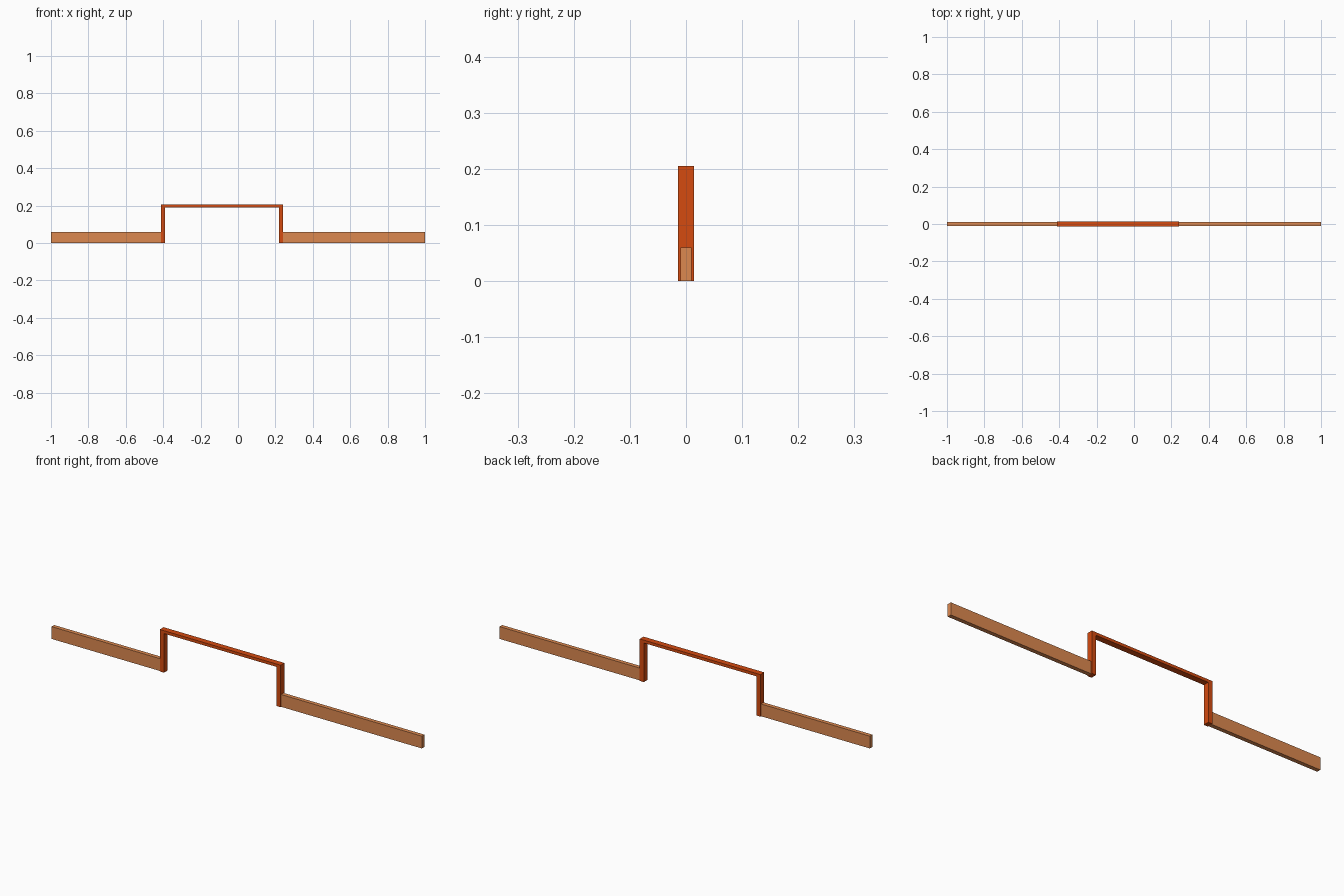
import bpy, bmesh

if "Cube" in bpy.data.objects:
    bpy.data.objects.remove(bpy.data.objects["Cube"])

def material(name, color):
    m = bpy.data.materials.new(name)
    m.diffuse_color = color
    m.use_nodes = True
    m.node_tree.nodes["Principled BSDF"].inputs["Base Color"].default_value = m.diffuse_color
    return m

wall_mat = material("wall_tan", (0.72, 0.25, 0.08, 1))
frame_mat = material("frame_orange", (0.66, 0.07, 0.005, 1))

def new_object(name, bm, mat):
    me = bpy.data.meshes.new(name)
    bmesh.ops.recalc_face_normals(bm, faces=bm.faces)
    bm.to_mesh(me)
    bm.free()
    me.materials.append(mat)
    ob = bpy.data.objects.new(name, me)
    bpy.context.collection.objects.link(ob)
    return ob

def extrude_profile(name, profile, half_depth, mat):
    """Extrude an x-z outline along y, centred on y = 0."""
    bm = bmesh.new()
    face = bm.faces.new([bm.verts.new((x, -half_depth, z)) for x, z in profile])
    ext = bmesh.ops.extrude_face_region(bm, geom=[face])
    verts = [v for v in ext["geom"] if isinstance(v, bmesh.types.BMVert)]
    bmesh.ops.translate(bm, verts=verts, vec=(0, 2 * half_depth, 0))
    return new_object(name, bm, mat)

# Door frame outline
LEFT, RIGHT, TOP = -0.412, 0.24, 0.205
POST, HEAD = 0.022, 0.014

# Low walls either side of the opening
for name, x0, x1 in (("left_wall", -1.0, LEFT), ("right_wall", RIGHT, 1.0)):
    extrude_profile(name, [(x0, 0), (x1, 0), (x1, 0.06), (x0, 0.06)], 0.01, wall_mat)

# Posts and header as one continuous frame
extrude_profile("door_frame", [
    (LEFT, 0), (LEFT + POST, 0), (LEFT + POST, TOP - HEAD),
    (RIGHT - POST, TOP - HEAD), (RIGHT - POST, 0), (RIGHT, 0),
    (RIGHT, TOP), (LEFT, TOP)], 0.0145, frame_mat)
